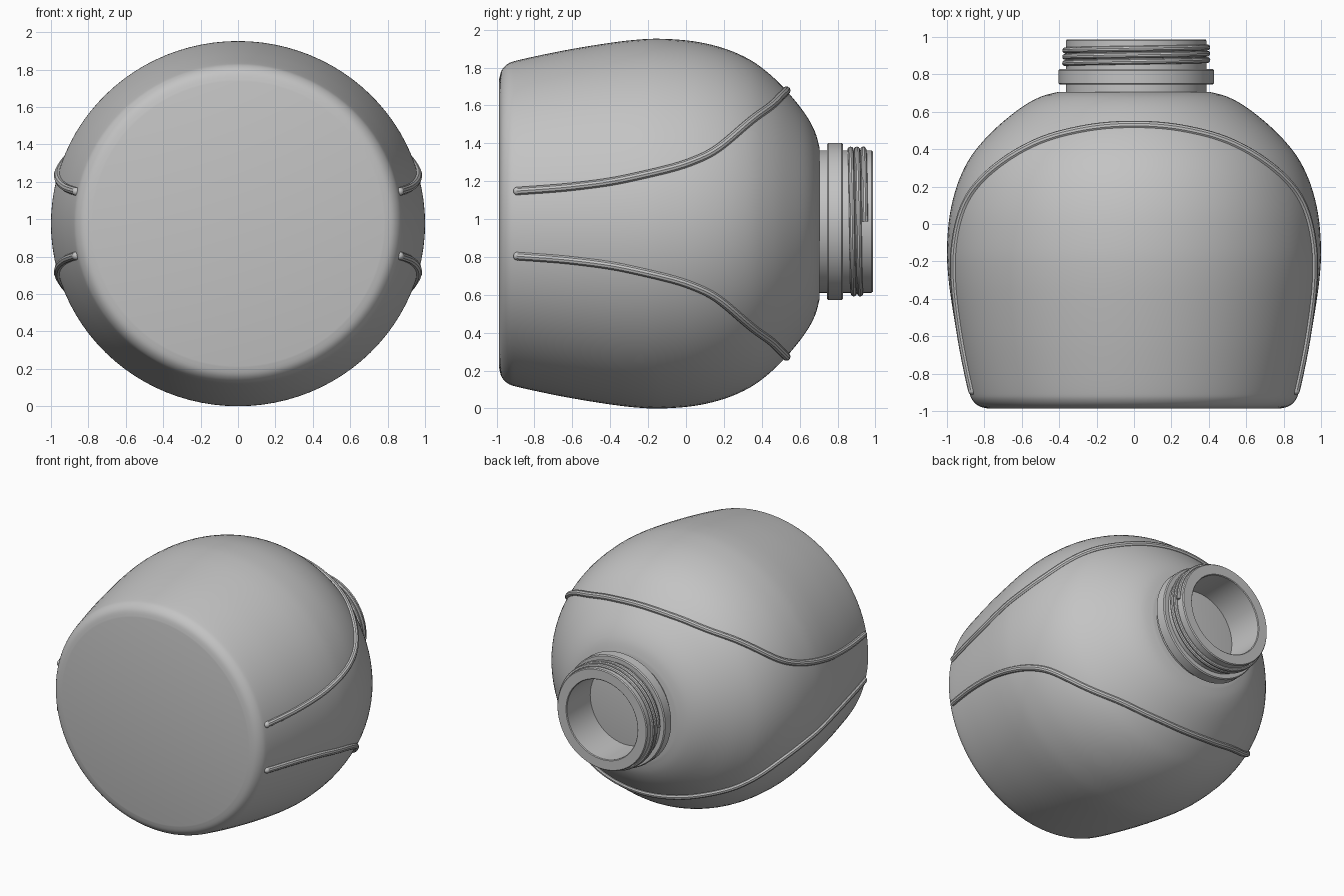
import bpy, bmesh, math
from mathutils import Vector

cube = bpy.data.objects.get("Cube")
if cube:
    bpy.data.objects.remove(cube, do_unlink=True)

grey = bpy.data.materials.new("plain grey")
grey.use_nodes = True
grey.diffuse_color = (0.55, 0.55, 0.55, 1)
grey.node_tree.nodes["Principled BSDF"].inputs["Base Color"].default_value = grey.diffuse_color

CENTRE = 0.976      # height of the bottle's axis
SQUASH = 0.976      # body is slightly oval


def smooth_path(pts, steps):
    """Smooth interpolation through 2D points."""
    p = [Vector(q) for q in [pts[0], *pts, pts[-1]]]
    out = []
    for a, b, c, d in zip(p, p[1:], p[2:], p[3:]):
        for i in range(steps):
            t = i / steps
            out.append(b + 0.5 * t * (c - a + t * (2 * a - 5 * b + 4 * c - d
                                                   + t * (3 * (b - c) + d - a))))
    return out + [p[-1]]


def finish(obj):
    bpy.ops.object.select_all(action="DESELECT")
    obj.select_set(True)
    bpy.context.view_layer.objects.active = obj
    if obj.type == "CURVE":
        bpy.ops.object.convert(target="MESH")
        obj = bpy.context.object
    bpy.ops.object.shade_smooth_by_angle(angle=math.radians(35))
    return obj


def lathe(name, profile, centre, squash=1, closed=False, segments=96):
    """Turn a (radius, y) profile around the y direction."""
    bm = bmesh.new()
    rings = []
    for r, y in profile:
        if r == 0:
            rings.append([bm.verts.new((0, y, 0))] * segments)
            continue
        angles = [math.tau * i / segments for i in range(segments)]
        rings.append([bm.verts.new((r * math.cos(a), y, r * squash * math.sin(a))) for a in angles])
    pairs = list(zip(rings, rings[1:]))
    if closed:
        pairs.append((rings[-1], rings[0]))
    for lo, hi in pairs:
        for i in range(segments):
            j = (i + 1) % segments
            bm.faces.new(list(dict.fromkeys((lo[i], lo[j], hi[j], hi[i]))))
    bmesh.ops.recalc_face_normals(bm, faces=bm.faces)
    mesh = bpy.data.meshes.new(name)
    bm.to_mesh(mesh)
    bm.free()
    mesh.materials.append(grey)
    obj = bpy.data.objects.new(name, mesh)
    obj.location = centre
    bpy.context.collection.objects.link(obj)
    return finish(obj)


def tube(name, points, radius):
    """Round bead along a path."""
    curve = bpy.data.curves.new(name, "CURVE")
    curve.dimensions = "3D"
    curve.bevel_depth = radius
    curve.bevel_resolution = 3
    curve.use_fill_caps = True
    spline = curve.splines.new("POLY")
    spline.points.add(len(points) - 1)
    for sp, co in zip(spline.points, points):
        sp.co = (*co, 1)
    curve.materials.append(grey)
    obj = bpy.data.objects.new(name, curve)
    bpy.context.collection.objects.link(obj)
    return finish(obj)


# Body: flat shoulder top, rounded shoulder, tapering side, rounded base
side = smooth_path([(0.41, 0.705), (0.5, 0.68), (0.6, 0.625), (0.72, 0.53), (0.81, 0.44),
                    (0.885, 0.34), (0.945, 0.21), (0.985, 0.05), (1, -0.13), (0.994, -0.27),
                    (0.975, -0.42), (0.945, -0.6), (0.915, -0.75), (0.883, -0.89),
                    (0.865, -0.94), (0.83, -0.973), (0.78, -0.987)], 4)
lathe("bottle_body", [(0, 0.705), *side, (0, -0.987)], (0, 0, CENTRE), SQUASH)

# Neck with its collar and open mouth
NECK = Vector((0.012, 0, 0.987))
lathe("bottle_neck", [(0.295, 0.69), (0.376, 0.69), (0.376, 0.745), (0.408, 0.745),
                      (0.415, 0.752), (0.415, 0.822), (0.408, 0.829), (0.376, 0.829),
                      (0.376, 0.98), (0.37, 0.987), (0.3, 0.987), (0.295, 0.982)],
      NECK, closed=True)

# Screw thread
TURNS, STEPS = 2.5, 160
thread = []
for i in range(STEPS + 1):
    a = math.tau * TURNS * i / STEPS
    thread.append(NECK + Vector((-0.38 * math.cos(a), 0.86 + 0.085 * i / STEPS, 0.38 * math.sin(a))))
tube("screw_thread", thread, 0.016)


def body_radius(y):
    for a, b in zip(side, side[1:]):
        if a.y >= y >= b.y and a.y > b.y:
            return a.x + (b.x - a.x) * (a.y - y) / (a.y - b.y)
    return side[-1].x


# Two raised ribs hugging the body: (angle around the axis, y), mirrored left to right
half = [(11.5, -0.89), (12.2, -0.6), (14.4, -0.3), (19.6, 0.02), (28.5, 0.22),
        (48, 0.42), (68, 0.505), (90, 0.53)]
keys = half + [(180 - a, y) for a, y in reversed(half[:-1])]
for name, sign in (("upper_rib", 1), ("lower_rib", -1)):
    path = []
    for angle, y in smooth_path(keys, 10):
        r, a = body_radius(y), math.radians(angle)
        path.append((r * math.cos(a), y, CENTRE + sign * r * SQUASH * math.sin(a)))
    tube(name, path, 0.022)
    # rounded rib ends
    for label, end in (("left", path[0]), ("right", path[-1])):
        bpy.ops.mesh.primitive_uv_sphere_add(segments=16, ring_count=8, radius=0.022, location=end)
        cap = bpy.context.object
        cap.name = f"{name}_end_{label}"
        cap.data.materials.append(grey)
        finish(cap)
